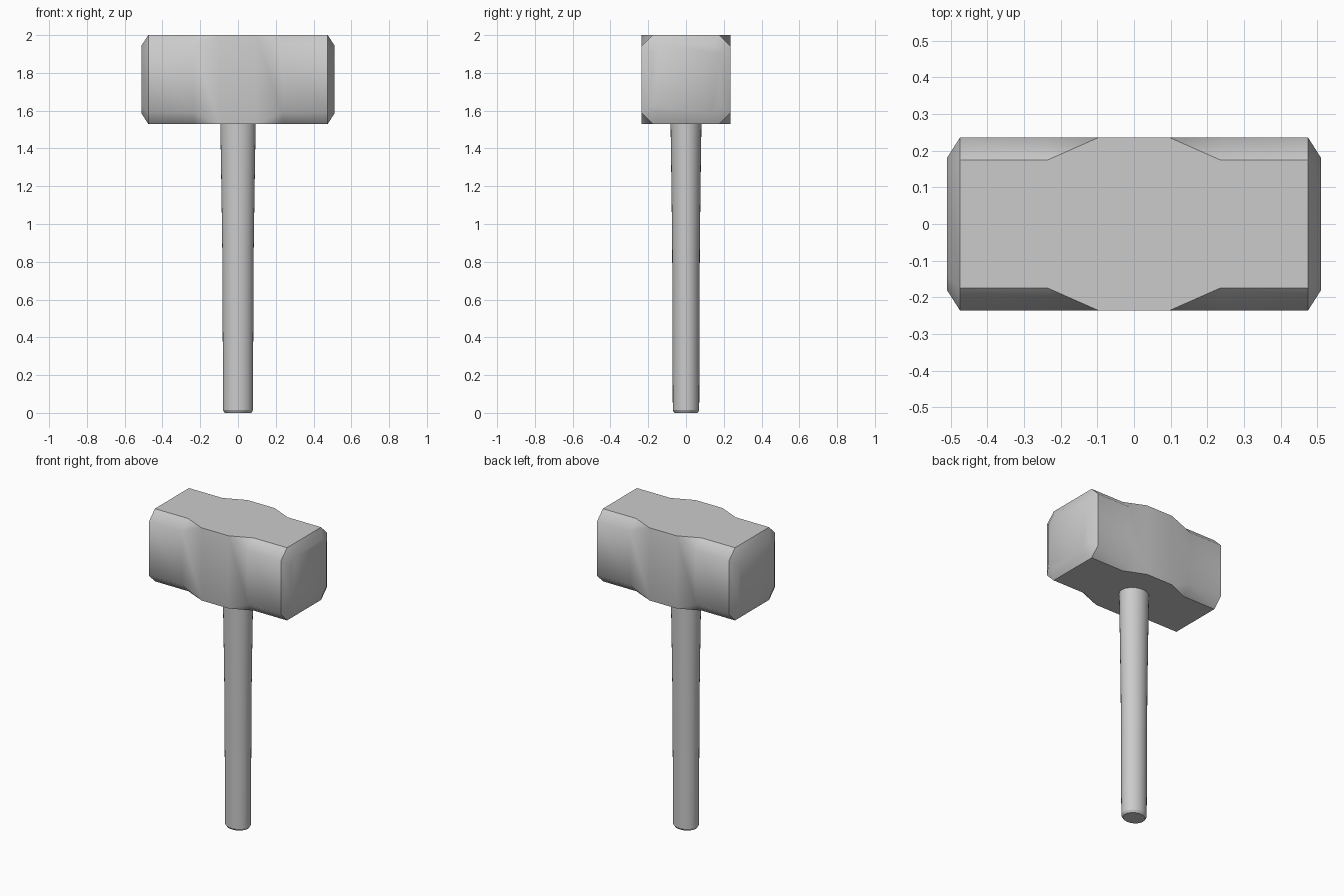
import bpy, bmesh, math

if "Cube" in bpy.data.objects:
    bpy.data.objects.remove(bpy.data.objects["Cube"])


def make_object(name, bm):
    bmesh.ops.recalc_face_normals(bm, faces=bm.faces)
    mesh = bpy.data.meshes.new(name)
    bm.to_mesh(mesh)
    bm.free()
    obj = bpy.data.objects.new(name, mesh)
    bpy.context.collection.objects.link(obj)
    return obj


def bridge(bm, a, b):
    n = len(a)
    return [bm.faces.new((a[i], a[(i + 1) % n], b[(i + 1) % n], b[i])) for i in range(n)]


# Head: chamfered square sections lofted along x, chamfers fading out at the waist
bm = bmesh.new()
MID_Z, HALF = 1.765, 0.236
sections = [(0.51, 0.181, 0.042), (0.475, HALF, 0.061), (0.235, HALF, 0.061), (0.097, HALF, 0.0)]
sections += [(-x, h, c) for x, h, c in reversed(sections)]
rings = []
for x, h, c in sections:
    k = h - c
    pts = [(k, h), (h, k), (h, -k), (k, -h), (-k, -h), (-h, -k), (-h, k), (-k, h)]
    rings.append([bm.verts.new((x, y, MID_Z + z)) for y, z in pts])
for a, b in zip(rings, rings[1:]):
    bridge(bm, a, b)
bm.faces.new(rings[0])
bm.faces.new(rings[-1])
bmesh.ops.remove_doubles(bm, verts=bm.verts, dist=0.0005)
bmesh.ops.recalc_face_normals(bm, faces=bm.faces)


# Flat top and bottom, softly shaded sides, separately shaded striking ends
def zone(f):
    if abs(f.calc_center_median().x) > 0.48:
        return "end"
    return "flat" if abs(f.normal.z) > 0.99 else "side"


for f in bm.faces:
    f.smooth = True
for e in bm.edges:
    e.smooth = len({zone(f) for f in e.link_faces}) == 1
make_object("hammer_head", bm)

# Handle: oval shaft, flaring gently toward the head
bm = bmesh.new()
profile = [(0.0, 0.070, 0.061), (0.014, 0.079, 0.070), (0.85, 0.083, 0.073),
           (1.2, 0.088, 0.077), (1.55, 0.094, 0.082)]
SIDES = 32
rings = []
for z, rx, ry in profile:
    angles = [2 * math.pi * i / SIDES for i in range(SIDES)]
    rings.append([bm.verts.new((rx * math.cos(t), ry * math.sin(t), z)) for t in angles])
for a, b in zip(rings, rings[1:]):
    bridge(bm, a, b)
bm.faces.new(rings[0])
bm.faces.new(rings[-1])
handle = make_object("handle", bm)
bpy.context.view_layer.objects.active = handle
handle.select_set(True)
bpy.ops.object.shade_smooth_by_angle(angle=math.radians(30))
